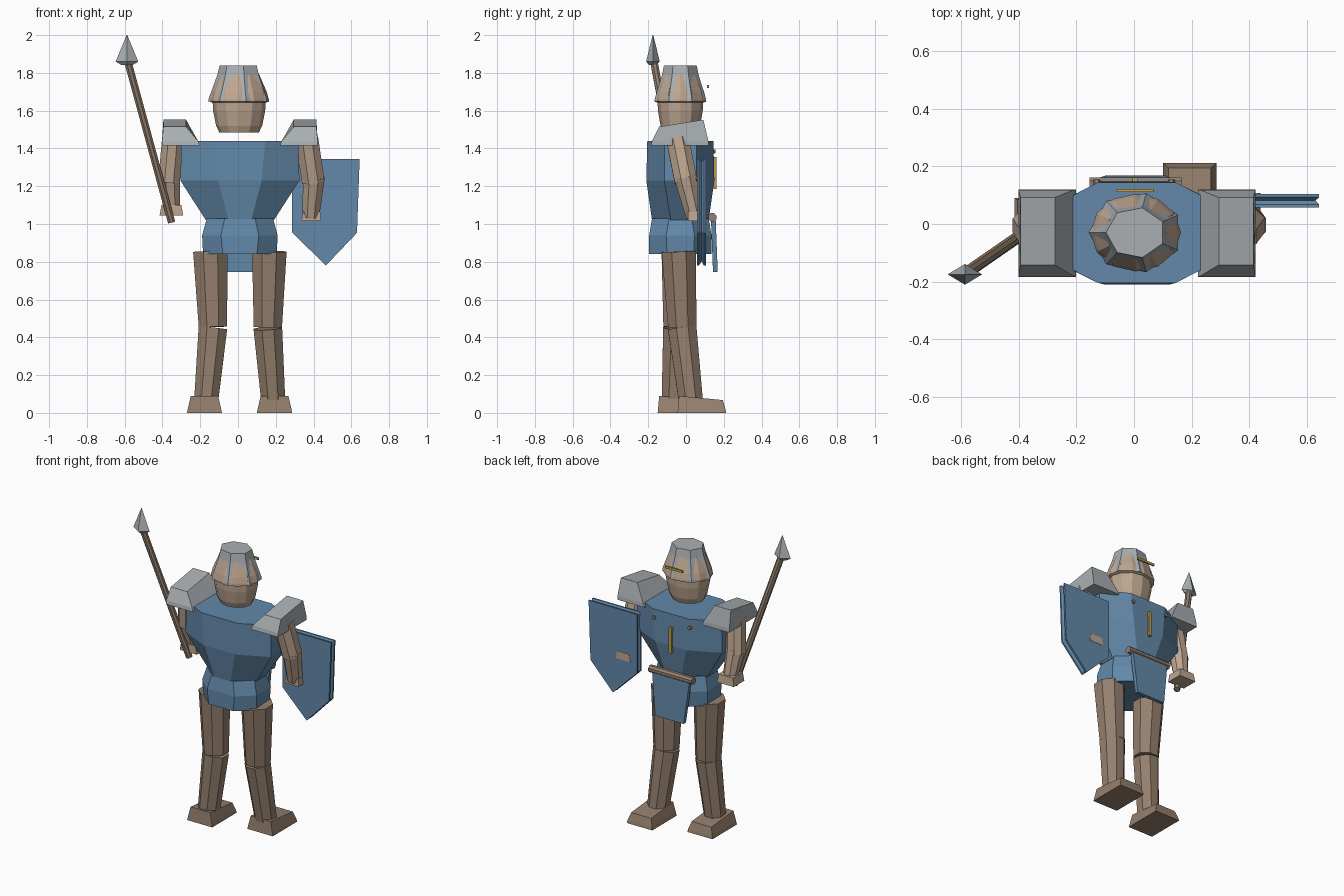
import bpy, bmesh, math
from mathutils import Vector

if "Cube" in bpy.data.objects:
    bpy.data.objects.remove(bpy.data.objects["Cube"])


def mat(name, rgb):
    m = bpy.data.materials.new(name)
    m.diffuse_color = (*rgb, 1)
    m.use_nodes = True
    m.node_tree.nodes["Principled BSDF"].inputs["Base Color"].default_value = m.diffuse_color
    return m


BLUE = mat("blue cloth", (0.125, 0.25, 0.40))
STEEL = mat("grey steel", (0.40, 0.43, 0.45))
SKIN = mat("light tan", (0.52, 0.385, 0.285))
LEATHER = mat("brown leather", (0.30, 0.215, 0.155))
GOLD = mat("dull gold", (0.50, 0.34, 0.07))


def loft(name, rings, material):
    """Skin a closed solid through rings with equal point counts."""
    bm = bmesh.new()
    loops = [[bm.verts.new(p) for p in r] for r in rings]
    n = len(loops[0])
    for a, b in zip(loops, loops[1:]):
        for i in range(n):
            j = (i + 1) % n
            bm.faces.new((a[i], a[j], b[j], b[i]))
    bm.faces.new(loops[0][::-1])
    bm.faces.new(loops[-1])
    bmesh.ops.recalc_face_normals(bm, faces=bm.faces)
    me = bpy.data.meshes.new(name)
    bm.to_mesh(me)
    bm.free()
    me.materials.append(material)
    ob = bpy.data.objects.new(name, me)
    bpy.context.collection.objects.link(ob)
    return ob


def ellipse(x, y, z, rx, ry, n, turn=0.0):
    return [(x + rx * math.cos(math.tau * i / n + turn),
             y + ry * math.sin(math.tau * i / n + turn), z) for i in range(n)]


def rect(x0, x1, y0, y1, z0, z1=None):
    """Rectangle whose back edge may sit at a different height."""
    z1 = z0 if z1 is None else z1
    return [(x0, y0, z0), (x1, y0, z0), (x1, y1, z1), (x0, y1, z1)]


def box(name, x0, x1, y0, y1, z0, z1, material):
    return loft(name, [rect(x0, x1, y0, y1, z0), rect(x0, x1, y0, y1, z1)], material)


def limb(name, a, b, ra, rb, material, n=8):
    """Straight tapered limb or rod between two points."""
    a, b = Vector(a), Vector(b)
    d = (b - a).normalized()
    u = d.cross(Vector((0, 1, 0) if abs(d.y) < 0.9 else (1, 0, 0))).normalized()
    v = d.cross(u)
    rings = []
    for c, r in ((a, ra), (b, rb)):
        rings.append([c + r * (math.cos(t) * u + math.sin(t) * v)
                      for t in (math.tau * (i + 0.5) / n for i in range(n))])
    return loft(name, rings, material)


def octagon(z, wide, front, deep, side, cx=0.01, cy=-0.03):
    """Torso section: flat front and sides, cut corners."""
    q = [(front, -deep), (wide, -side), (wide, side), (front, deep)]
    q += [(-x, y) for x, y in reversed(q)]
    return [(cx + x, cy + y, z) for x, y in q]


# Torso and hips
loft("torso", [octagon(1.02, 0.18, 0.06, 0.15, 0.05),
               octagon(1.23, 0.315, 0.115, 0.18, 0.085),
               octagon(1.44, 0.31, 0.135, 0.175, 0.085)], BLUE)
loft("hips", [octagon(0.84, 0.195, 0.09, 0.165, 0.07),
              octagon(0.94, 0.20, 0.10, 0.165, 0.075),
              octagon(1.03, 0.175, 0.08, 0.15, 0.06)], BLUE)

# Head, with the helmet cone showing through it at its corners
HX, HY = 0.006, -0.03
loft("head", [ellipse(HX, HY, z, r, r * 0.86, 12) for z, r in
              ((1.485, 0.105), (1.52, 0.122), (1.60, 0.138), (1.642, 0.140),
               (1.648, 0.157), (1.66, 0.157), (1.70, 0.146), (1.795, 0.105))], SKIN)
loft("helmet", [ellipse(HX, HY, z, r, r * 0.86, 7, math.pi) for z, r in
                ((1.648, 0.164), (1.665, 0.161), (1.785, 0.117), (1.84, 0.103))], STEEL)
box("visor_slit", -0.06, 0.07, 0.112, 0.122, 1.72, 1.735, GOLD)

# Chest trim
box("chest_bar", -0.006, 0.014, 0.145, 0.162, 1.185, 1.355, GOLD)
for s in (-1, 1):
    limb("chest_stud", (s * 0.13, 0.12, 1.385), (s * 0.13, 0.155, 1.385),
         0.014, 0.012, LEATHER, 6)

# Hanging cloth and its rod
limb("cloth_rod", (-0.155, 0.14, 1.035), (0.165, 0.14, 1.035), 0.024, 0.024, LEATHER)
loft("hanging_cloth", [rect(-0.10, 0.11, 0.143, 0.168, 0.745),
                       rect(-0.135, 0.14, 0.132, 0.157, 1.03)], BLUE)

# Shoulder pads
for s, name in ((-1, "left_shoulder_pad"), (1, "right_shoulder_pad")):
    def px(d, s=s):
        return 0.01 + s * d
    loft(name, [rect(px(0.212), px(0.412), -0.185, 0.12, 1.415),
                rect(px(0.222), px(0.412), -0.18, 0.118, 1.44),
                rect(px(0.285), px(0.405), -0.142, 0.092, 1.515, 1.552)], STEEL)

# Arms and hands
limb("left_upper_arm", (-0.345, -0.035, 1.45), (-0.365, -0.005, 1.225), 0.062, 0.062, SKIN)
limb("left_forearm", (-0.362, -0.005, 1.25), (-0.35, 0.035, 1.07), 0.060, 0.045, SKIN)
loft("left_hand", [rect(-0.415, -0.29, -0.02, 0.09, 1.045),
                   rect(-0.405, -0.30, -0.02, 0.085, 1.10)], SKIN)
limb("right_upper_arm", (0.365, -0.045, 1.45), (0.398, 0.0, 1.225), 0.065, 0.065, SKIN)
limb("right_forearm", (0.402, -0.005, 1.25), (0.385, 0.045, 1.04), 0.062, 0.048, SKIN)
loft("right_hand", [rect(0.335, 0.44, 0.01, 0.107, 1.015),
                    rect(0.345, 0.435, 0.01, 0.107, 1.065)], SKIN)

# Legs: one straight, one stepping forward
for name, hip, knee, ankle, foot in (
        ("left", (-0.146, -0.038), (-0.133, -0.045), (-0.168, -0.065), (-0.27, -0.085, -0.15)),
        ("right", (0.166, -0.038), (0.158, -0.02), (0.186, 0.025), (0.10, 0.287, -0.045))):
    limb(name + "_thigh", (*hip, 0.855), (*knee, 0.455), 0.099, 0.081, LEATHER)
    limb(name + "_shin", (*knee, 0.448), (*ankle, 0.07), 0.082, 0.069, LEATHER)
    x0, x1, y0 = foot
    loft(name + "_foot", [rect(x0, x1, y0, y0 + 0.258, 0),
                          rect(x0 + 0.004, x1 - 0.004, y0 + 0.002, y0 + 0.254, 0.02),
                          rect(x0 + 0.02, x1 - 0.02, y0 + 0.008, y0 + 0.24, 0.09, 0.068)],
         LEATHER)

# Shield with a grooved rim
outline = [(-0.175, 1.345), (0.182, 1.345), (0.168, 0.953), (0.003, 0.78), (-0.175, 0.955)]
rings = []
for y, k in ((0.057, 1.0), (0.068, 1.0), (0.082, 0.93), (0.094, 1.0), (0.105, 1.0)):
    rings.append([(0.462 + x * k, y, 1.1 + (z - 1.1) * k) for x, z in outline])
loft("shield", rings, BLUE)

# Spear
limb("spear_shaft", (-0.352, -0.01, 1.01), (-0.583, -0.17, 1.86), 0.021, 0.021, LEATHER)
loft("spear_head", [ellipse(-0.588, -0.175, z, rx, ry, 4) for z, rx, ry in
                    ((1.842, 0.03, 0.02), (1.86, 0.06, 0.036), (2.0, 0.002, 0.002))], STEEL)
